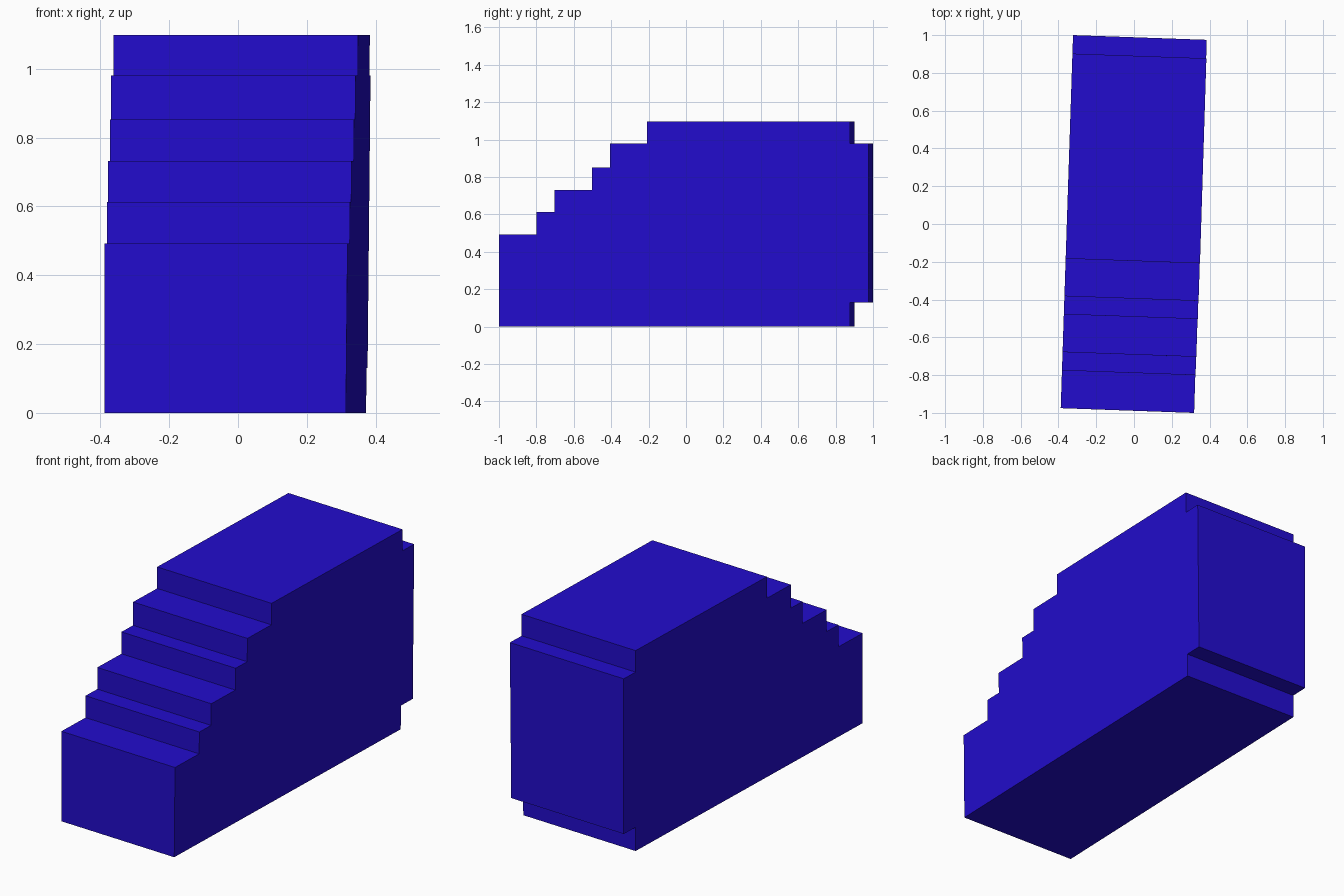
import bpy
import bmesh

old = bpy.data.objects.get("Cube")
if old:
    bpy.data.objects.remove(old, do_unlink=True)

# Single blue finish
blue = bpy.data.materials.new("deep_blue")
blue.use_nodes = True
colour = (0.016, 0.0037, 0.61, 1.0)
blue.diffuse_color = colour
blue.node_tree.nodes["Principled BSDF"].inputs["Base Color"].default_value = colour

# Steps as (front y, top z), then the raised back panel
steps = [(-1.0, 0.493), (-0.8, 0.613), (-0.703, 0.732),
         (-0.503, 0.852), (-0.407, 0.98), (-0.208, 1.098)]
back, panel_back, panel_low, panel_high = 0.877, 0.975, 0.13, 0.98

# Side profile of the stepped block
profile = [(steps[0][0], 0.0)]
for i, (y, z) in enumerate(steps):
    profile.append((y, z))
    if i + 1 < len(steps):
        profile.append((steps[i + 1][0], z))
profile += [(back, steps[-1][1]), (back, panel_high), (panel_back, panel_high),
            (panel_back, panel_low), (back, panel_low), (back, 0.0)]


# The block is turned slightly, and its right side leans outwards
def right_point(y, z):
    return (0.3135 + 0.0313 * (y + 1) + 0.01 * z, y, z)


def left_point(y, z):
    return (-0.388 + 0.033 * (y + 1), y + 0.025, z)


bm = bmesh.new()
right = [bm.verts.new(right_point(y, z)) for y, z in profile]
left = [bm.verts.new(left_point(y, z)) for y, z in profile]
bm.faces.new(right)
bm.faces.new(left[::-1])
for i in range(len(profile)):
    j = (i + 1) % len(profile)
    bm.faces.new((right[i], left[i], left[j], right[j]))
bmesh.ops.recalc_face_normals(bm, faces=bm.faces)

mesh = bpy.data.meshes.new("stepped_block")
bm.to_mesh(mesh)
bm.free()
mesh.materials.append(blue)
block = bpy.data.objects.new("stepped_block", mesh)
bpy.context.collection.objects.link(block)
